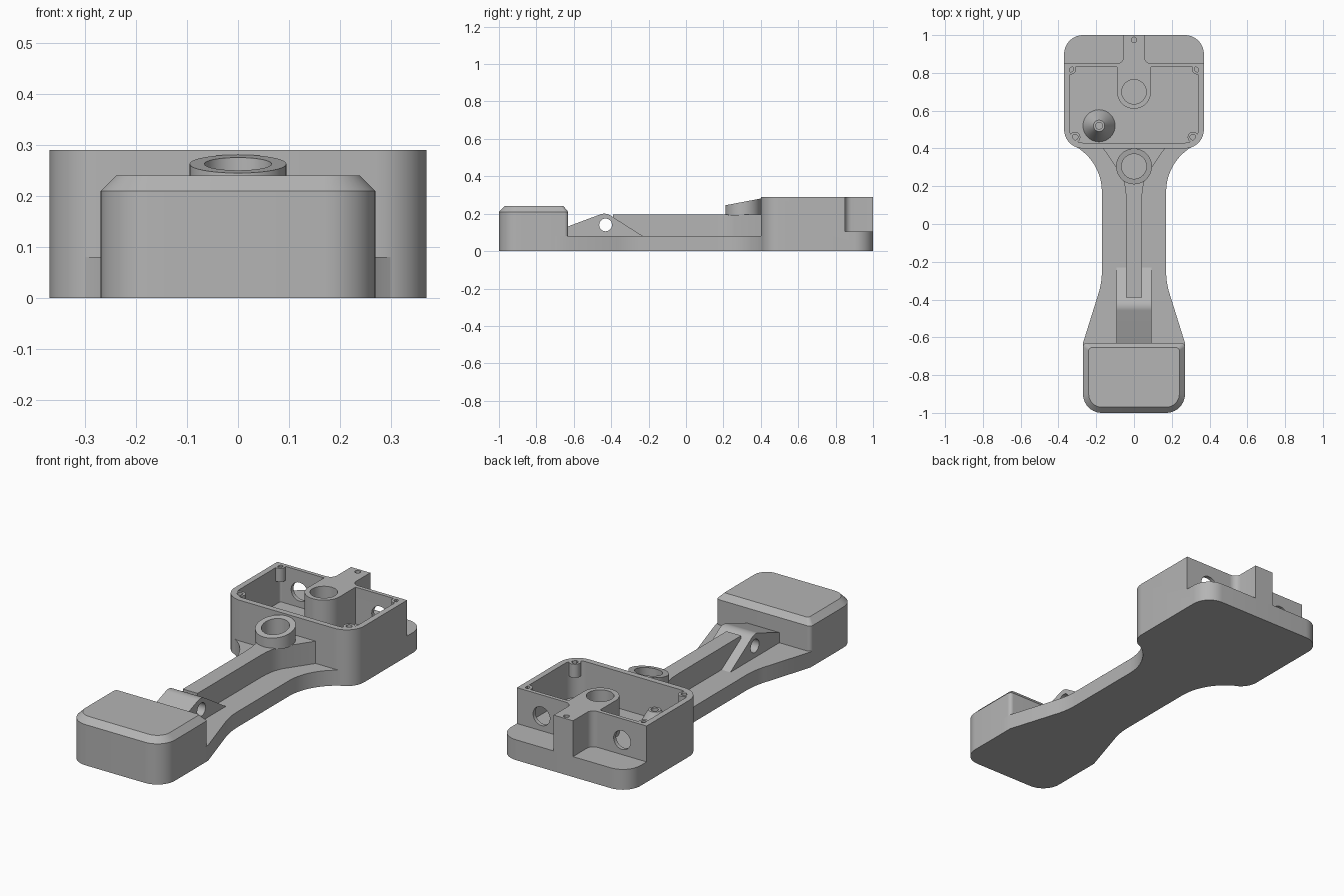
import bpy, bmesh
from math import pi, sin, cos, tan, radians
from mathutils import Vector, Matrix

old = bpy.data.objects.get("Cube")
if old:
    bpy.data.objects.remove(old, do_unlink=True)

GREY = (0.46, 0.46, 0.46, 1)
grey = bpy.data.materials.new("plain_grey")
grey.use_nodes = True
grey.diffuse_color = GREY
grey.node_tree.nodes["Principled BSDF"].inputs["Base Color"].default_value = GREY


def loft(name, rings):
    """Closed solid through matching rings of 3D points."""
    bm = bmesh.new()
    rows = [[bm.verts.new(p) for p in ring] for ring in rings]
    n = len(rows[0])
    for low, high in zip(rows, rows[1:]):
        for i in range(n):
            j = (i + 1) % n
            bm.faces.new((low[i], low[j], high[j], high[i]))
    bm.faces.new(rows[0])
    bm.faces.new(rows[-1])
    bmesh.ops.recalc_face_normals(bm, faces=bm.faces)
    mesh = bpy.data.meshes.new(name)
    bm.to_mesh(mesh)
    bm.free()
    mesh.materials.append(grey)
    ob = bpy.data.objects.new(name, mesh)
    bpy.context.collection.objects.link(ob)
    return ob


def at(points, z):
    return [(p[0], p[1], z) for p in points]


def prism(name, points, z0, z1):
    return loft(name, [at(points, z0), at(points, z1)])


def circle(x, y, r, n=40):
    return [(x + r * cos(2 * pi * i / n), y + r * sin(2 * pi * i / n)) for i in range(n)]


def fillet(corners, steps=10):
    """Round each (x, y, radius) corner of an outline."""
    out = []
    for i, (x, y, r) in enumerate(corners):
        p = Vector((x, y))
        if r == 0:
            out.append(p)
            continue
        u = (Vector(corners[i - 1][:2]) - p).normalized()
        v = (Vector(corners[(i + 1) % len(corners)][:2]) - p).normalized()
        ang = u.angle(v)
        c = p + (u + v).normalized() * r / sin(ang / 2)
        s = p + u * r / tan(ang / 2) - c
        e = p + v * r / tan(ang / 2) - c
        turn = (pi - ang) * (1 if s.x * e.y - s.y * e.x > 0 else -1)
        out += [c + Matrix.Rotation(turn * k / steps, 2) @ s for k in range(steps + 1)]
    return out


def box(x, y0, y1, front, back):
    """Symmetric rectangle with its own front and back corner radii."""
    return fillet([(-x, y0, front), (x, y0, front), (x, y1, back), (-x, y1, back)])


def mirrored(half):
    """Right half outline, front to back, closed by its mirror image."""
    return [(p[0], p[1]) for p in half] + [(-p[0], p[1]) for p in reversed(half)]


def cut(ob, *cutters):
    for cutter in cutters:
        mod = ob.modifiers.new("cut", "BOOLEAN")
        mod.operation = "DIFFERENCE"
        mod.solver = "EXACT"
        mod.object = cutter
        bpy.context.view_layer.objects.active = ob
        bpy.ops.object.modifier_apply(modifier=mod.name)
        bpy.data.objects.remove(cutter, do_unlink=True)


def hole(x, y, r, z0, z1):
    return prism("cutter", circle(x, y, r), z0, z1)


parts = []

# Flat arm plate, waisted in the middle and flaring into the head
taper = fillet([(0.27, -0.7, 0), (0.27, -0.63, 0), (0.17, -0.31, 0.4), (0.17, 0.17, 0)])
flare = [(0.447 + 0.277 * cos(radians(a)), 0.17 + 0.277 * sin(radians(a)))
         for a in range(174, 121, -4)]
parts.append(prism("arm_plate", mirrored(taper + flare + [(0.3, 0.45)]), 0, 0.08))

# Front block with a chamfered top
outer = box(0.27, -1, -0.63, 0.1, 0.02)
inner = box(0.24, -0.97, -0.655, 0.07, 0.015)
parts.append(loft("front_block", [at(outer, 0), at(outer, 0.21), at(inner, 0.24)]))

# Open head tray with a low shelf behind it
head = prism("head_tray", box(0.37, 0.4, 1, 0.1, 0.1), 0, 0.29)
cut(head,
    prism("cutter", box(0.5, 0.85, 1.2, 0, 0), 0.105, 0.5),
    prism("cutter", box(0.34, 0.43, 0.83, 0.07, 0.01), 0.1, 0.5))
for x in (-0.23, 0.23):
    port = loft("cutter", [[(px, y, pz) for px, pz in circle(x, 0.18, 0.048)]
                           for y in (0.78, 0.9)])
    cut(head, port)
parts.append(head)

# Centre post reaching through the back wall
half = [(0.09 * sin(a * pi / 24), 0.7 - 0.09 * cos(a * pi / 24)) for a in range(1, 13)]
half += [(0.09, 0.85)]
half += [(0.09 - 0.035 * sin(a * pi / 12), 0.885 - 0.035 * cos(a * pi / 12))
         for a in range(1, 7)]
post = prism("centre_post", mirrored([(0.004, 0.61)] + half + [(0.055, 1)]), 0.09, 0.29)
cut(post, hole(0, 0.7, 0.065, 0.1, 0.4), hole(0, 0.975, 0.014, 0.2, 0.4))
parts.append(post)

# Screw bosses in the tray corners
for side, sx in (("left", 1), ("right", -1)):
    for end, x, y in (("back", 0.335, 0.82), ("front", 0.312, 0.46)):
        boss = prism(f"{end}_{side}_boss", circle(sx * x, y, 0.028, 24), 0.22, 0.29)
        cut(boss, hole(sx * x, y, 0.015, 0.235, 0.4))
        parts.append(boss)

# Conical stud on the tray floor
stud = loft("cone_stud", [at(circle(-0.185, 0.52, r), z)
                          for r, z in ((0.085, 0.09), (0.085, 0.1), (0.03, 0.2))])
cut(stud, hole(-0.185, 0.52, 0.018, 0.12, 0.4))
parts.append(stud)

# Raised spine with a gusset against the head
spine_half = [(0.042, -0.39), (0.042, 0.12), (0.044, 0.17), (0.052, 0.22),
              (0.068, 0.26), (0.17, 0.41)]
spine = prism("spine", mirrored(spine_half), 0.07, 0.195)
cut(spine, hole(0, 0.305, 0.066, 0.1, 0.4))
parts.append(spine)

# Ring collar with a sloping rim
rim = [(x, y, 0.245 + (y - 0.21) * 0.19) for x, y in circle(0, 0.305, 0.095)]
collar = loft("ring_collar", [at(circle(0, 0.305, 0.095), 0.19), rim])
cut(collar, hole(0, 0.305, 0.066, 0.1, 0.4))
parts.append(collar)

# Pivot bracket with a cross hole
side_profile = fillet([(-0.65, 0.07, 0), (-0.65, 0.125, 0), (-0.43, 0.207, 0.06),
                       (-0.23, 0.08, 0), (-0.23, 0.07, 0)])
bracket = loft("pivot_bracket", [[(x, p[0], p[1]) for p in side_profile]
                                 for x in (-0.092, 0.092)])
cut(bracket, loft("cutter", [[(x, y, z) for y, z in circle(-0.43, 0.14, 0.034)]
                             for x in (-0.2, 0.2)]))
parts.append(bracket)

# Smooth the curved walls, keep edges crisp
bpy.ops.object.select_all(action="DESELECT")
for ob in parts:
    ob.select_set(True)
bpy.context.view_layer.objects.active = parts[0]
bpy.ops.object.shade_smooth_by_angle(angle=radians(25))
